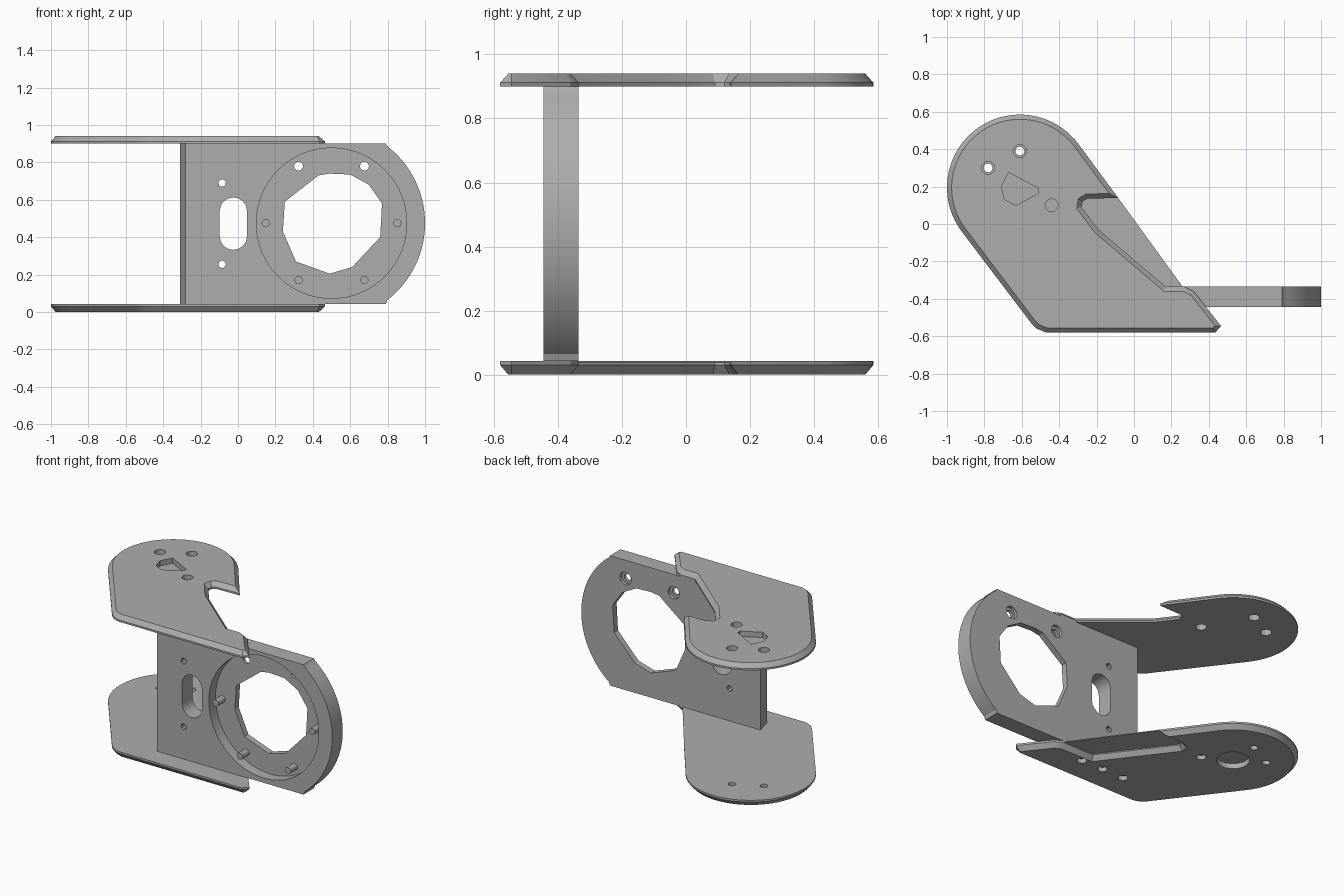
import bpy, bmesh
from math import cos, sin, radians
from mathutils import Matrix, Vector

cube = bpy.data.objects.get("Cube")
if cube:
    bpy.data.objects.remove(cube, do_unlink=True)

gray = bpy.data.materials.new("satin gray")
gray.use_nodes = True
GRAY = (0.42, 0.42, 0.42, 1)
gray.diffuse_color = GRAY
gray.node_tree.nodes["Principled BSDF"].inputs["Base Color"].default_value = GRAY

# Turns a flat profile (x, depth) into an upright one facing the front
UPRIGHT = Matrix.Rotation(radians(90), 4, 'X')


def arc(cx, cy, r, a0, a1, n, ry=None):
    """Points along an arc, angles in degrees, both ends included."""
    steps = [radians(a0 + (a1 - a0) * i / n) for i in range(n + 1)]
    return [(cx + r * cos(a), cy + (ry or r) * sin(a)) for a in steps]


def circle(cx, cy, r, n=24):
    return arc(cx, cy, r, 0, 360, n)[:-1]


def prism(name, points, low, high, chamfer=0, matrix=None):
    """Extrude a profile from low to high, optionally chamfering the top rim."""
    bm = bmesh.new()
    base = bm.faces.new([bm.verts.new((x, y, low)) for x, y in points])
    base.normal_update()
    if base.normal.z < 0:
        base.normal_flip()
    grown = bmesh.ops.extrude_face_region(bm, geom=[base])["geom"]
    top = [f for f in grown if isinstance(f, bmesh.types.BMFace)]
    verts = [v for v in grown if isinstance(v, bmesh.types.BMVert)]
    bmesh.ops.translate(bm, vec=Vector((0, 0, high - low - chamfer)), verts=verts)
    bmesh.ops.recalc_face_normals(bm, faces=bm.faces)
    if chamfer:
        bmesh.ops.inset_region(bm, faces=top, thickness=0.025, depth=chamfer,
                               use_even_offset=True)
    if matrix:
        bm.transform(matrix)
    bmesh.ops.recalc_face_normals(bm, faces=bm.faces)
    mesh = bpy.data.meshes.new(name)
    bm.to_mesh(mesh)
    bm.free()
    mesh.materials.append(gray)
    obj = bpy.data.objects.new(name, mesh)
    bpy.context.collection.objects.link(obj)
    return obj


def activate(obj):
    bpy.ops.object.select_all(action='DESELECT')
    obj.select_set(True)
    bpy.context.view_layer.objects.active = obj


def cut(obj, points, low, high, matrix=None):
    cutter = prism("hole_cutter", points, low, high, 0, matrix)
    cutter.hide_render = True
    activate(obj)
    mod = obj.modifiers.new("hole", 'BOOLEAN')
    mod.operation = 'DIFFERENCE'
    mod.solver = 'EXACT'
    mod.object = cutter
    bpy.ops.object.modifier_apply(modifier=mod.name)
    bpy.data.objects.remove(cutter, do_unlink=True)


def smooth(obj):
    activate(obj)
    bpy.ops.object.shade_smooth_by_angle(angle=radians(25))


# Side plate outline: rounded head, slanted edges, notch and front foot
head = arc(-0.61, 0.195, 0.39, 37, 217, 36)
foot = [(-0.55, -0.53), (-0.52, -0.56), (-0.47, -0.58), (0.435, -0.58),
        (0.465, -0.545), (0.32, -0.36), (0.27, -0.335)]
notch = [(-0.25, 0.135), (-0.275, 0.12), (-0.28, 0.09)]
tip = [(-0.085, 0.14)]
bolt_holes = [(-0.61, 0.39), (-0.78, 0.30), (-0.44, 0.10)]

# Upper plate
upper = prism("upper_plate", head + foot + [(0.17, -0.335), (-0.19, -0.03)]
              + notch[::-1] + tip, 0.90, 0.94, 0.028)
for x, y in bolt_holes:
    cut(upper, circle(x, y, 0.035, 12), 0.8, 1.0)
cut(upper, [(-0.71, 0.20), (-0.67, 0.275), (-0.51, 0.19), (-0.51, 0.165),
            (-0.63, 0.10), (-0.69, 0.13)], 0.905, 1.0)
smooth(upper)

# Lower plate: built chamfer-up, then mirrored so the chamfer faces down
FLIP = Matrix.Translation((0, 0, 0.042)) @ Matrix.Scale(-1, 4, (0, 0, 1))
lower = prism("lower_plate", head + foot + [(0.04, -0.335)] + notch[::-1] + tip,
              0, 0.042, 0.03, FLIP)
for x, y in bolt_holes[:2]:
    cut(lower, circle(x, y, 0.024, 12), -0.1, 0.1)
cut(lower, circle(-0.44, 0.10, 0.03, 12), -0.1, 0.03)
cut(lower, circle(-0.61, 0.195, 0.1), -0.1, 0.035)
for x in (0.08, -0.08, -0.24):
    cut(lower, circle(x, -0.39, 0.03, 12), -0.1, 0.03)
smooth(lower)

# Thin web closing the lower notch
prism("lower_notch_web", tip + notch + [(0.04, -0.335), (0.26, -0.335)],
      0.037, 0.042)

# Upright mounting plate; the local z of its profile points to the front
FRONT, BACK, FLOOR = 0.445, 0.335, 0.375
CX, CZ = 0.5, 0.475
end = arc(0.48, CZ, 0.52, -55, 55, 40)
mount = prism("mounting_plate", [(-0.31, 0.042)] + [(0.79, 0.042)] + end[1:-1]
              + [(0.79, 0.90), (-0.31, 0.90)], BACK, FRONT, 0, UPRIGHT)
for v in mount.data.vertices:
    if v.co.x < -0.3 and v.co.y < -0.4:
        v.co.x = -0.28

# Round recess, faceted centre opening, cable slot and bolt holes
cut(mount, circle(CX, CZ, 0.402, 64), FLOOR, 0.6, UPRIGHT)
cut(mount, [(0.24, 0.43), (0.25, 0.59), (0.43, 0.73), (0.49, 0.74), (0.60, 0.735),
            (0.70, 0.68), (0.77, 0.58), (0.76, 0.40), (0.61, 0.24), (0.49, 0.205),
            (0.31, 0.27)], 0.2, 0.6, UPRIGHT)
slot = arc(-0.025, 0.54, 0.073, 0, 180, 8) + arc(-0.025, 0.405, 0.073, 180, 360, 8)
cut(mount, slot, 0.2, 0.6, UPRIGHT)
for z in (0.69, 0.255):
    cut(mount, circle(-0.085, z, 0.02, 10), 0.2, 0.6, UPRIGHT)
for i, (x, z) in enumerate(circle(CX, CZ, 0.352, 6)):
    if i in (1, 2):
        cut(mount, circle(x, z, 0.024, 12), 0.2, 0.6, UPRIGHT)
        cut(mount, circle(x, z, 0.042, 16), 0.2, 0.355, UPRIGHT)
    else:
        smooth(prism(f"mounting_peg_{i}", circle(x, z, 0.022, 12),
                     FLOOR - 0.01, FRONT, 0, UPRIGHT))
smooth(mount)
